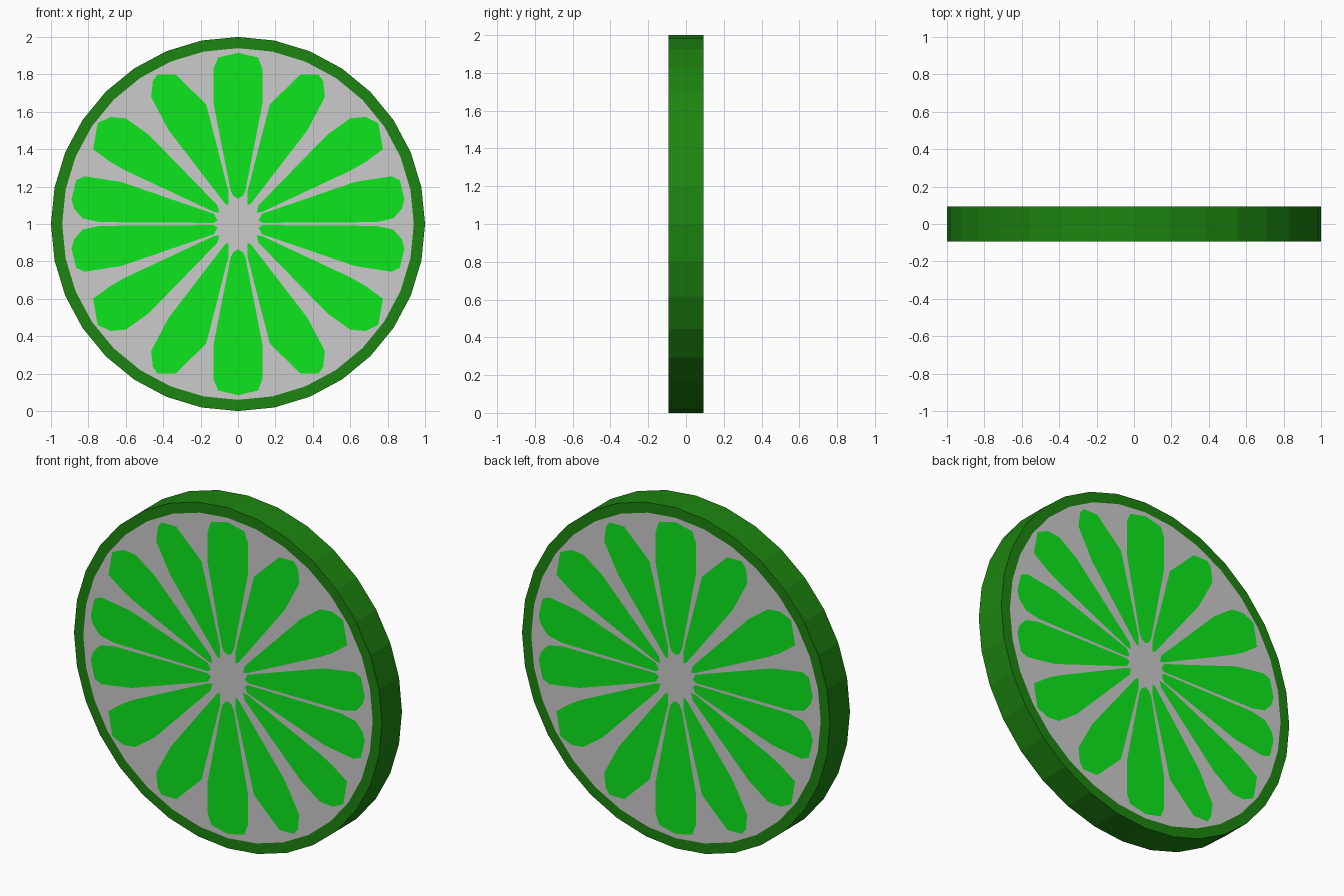
import bpy, bmesh, math

if "Cube" in bpy.data.objects:
    bpy.data.objects.remove(bpy.data.objects["Cube"])

N = 32          # sides of the disc
R_OUT, R_IN = 1.0, 0.94
H = 0.093       # half thickness
CZ = 1.0        # centre height


def material(name, rgb):
    m = bpy.data.materials.new(name)
    m.diffuse_color = (*rgb, 1)
    m.use_nodes = True
    m.node_tree.nodes["Principled BSDF"].inputs["Base Color"].default_value = m.diffuse_color
    return m


def finish(name, bm, mat=None):
    me = bpy.data.meshes.new(name)
    bm.to_mesh(me)
    bm.free()
    ob = bpy.data.objects.new(name, me)
    bpy.context.collection.objects.link(ob)
    if mat:
        me.materials.append(mat)
    return ob


def flat_face(bm, pts, y):
    """Flat outline in the xz plane, facing away from the slice centre."""
    f = bm.faces.new([bm.verts.new((x, y, CZ + z)) for x, z in pts])
    f.normal_update()
    if f.normal.y * y < 0:
        f.normal_flip()


def circle(r):
    return [(r * math.sin(2 * math.pi * i / N), r * math.cos(2 * math.pi * i / N))
            for i in range(N)]


rind_green = material("rind_green", (0.012, 0.235, 0.005))
pulp_green = material("pulp_green", (0.004, 0.80, 0.013))

# Rind: outer wall plus a flat ring on each side
bm = bmesh.new()
loops = [[bm.verts.new((x, y, CZ + z)) for x, z in circle(r)]
         for r, y in ((R_IN, -H), (R_OUT, -H), (R_OUT, H), (R_IN, H))]
for a, b in zip(loops, loops[1:]):
    for i in range(N):
        j = (i + 1) % N
        bm.faces.new((a[i], b[i], b[j], a[j]))
bm.normal_update()
wall = max(bm.faces, key=lambda f: abs(f.normal.x))
if wall.normal.x * wall.calc_center_median().x < 0:
    bmesh.ops.reverse_faces(bm, faces=bm.faces[:])
finish("rind", bm, rind_green)

# Pith: pale disc face on each side
bm = bmesh.new()
for y in (-H, H):
    flat_face(bm, circle(R_IN), y)
finish("pith", bm)

# Pulp segments: outlines of one quarter, mirrored around the centre
top_half = [(0, .915), (.107, .89), (.13, .83), (.13, .64),
            (.04, .18), (.025, .15), (0, .135)]
top = top_half + [(-x, z) for x, z in top_half[-2:0:-1]]
upper = [(.31, .80), (.38, .80), (.43, .80), (.455, .765), (.465, .68),
         (.37, .50), (.07, .11), (.05, .10), (.05, .17), (.17, .64)]
upper[0] = (.335, .80)
middle = [(.476, .476), (.60, .565), (.68, .572), (.75, .54), (.775, .40),
          (.68, .33), (.60, .285), (.13, .065), (.10, .06), (.11, .10)]
side = [(.626, .225), (.82, .255), (.865, .235), (.89, .13), (.875, .08),
        (.83, .03), (.74, .01), (.13, .006), (.11, .02), (.13, .055)]

bm = bmesh.new()
for y in (-H - .002, H + .002):
    for sz in (1, -1):
        flat_face(bm, [(x, sz * z) for x, z in top], y)
        for sx in (1, -1):
            for seg in (upper, middle, side):
                flat_face(bm, [(sx * x, sz * z) for x, z in seg], y)
finish("pulp_segments", bm, pulp_green)
